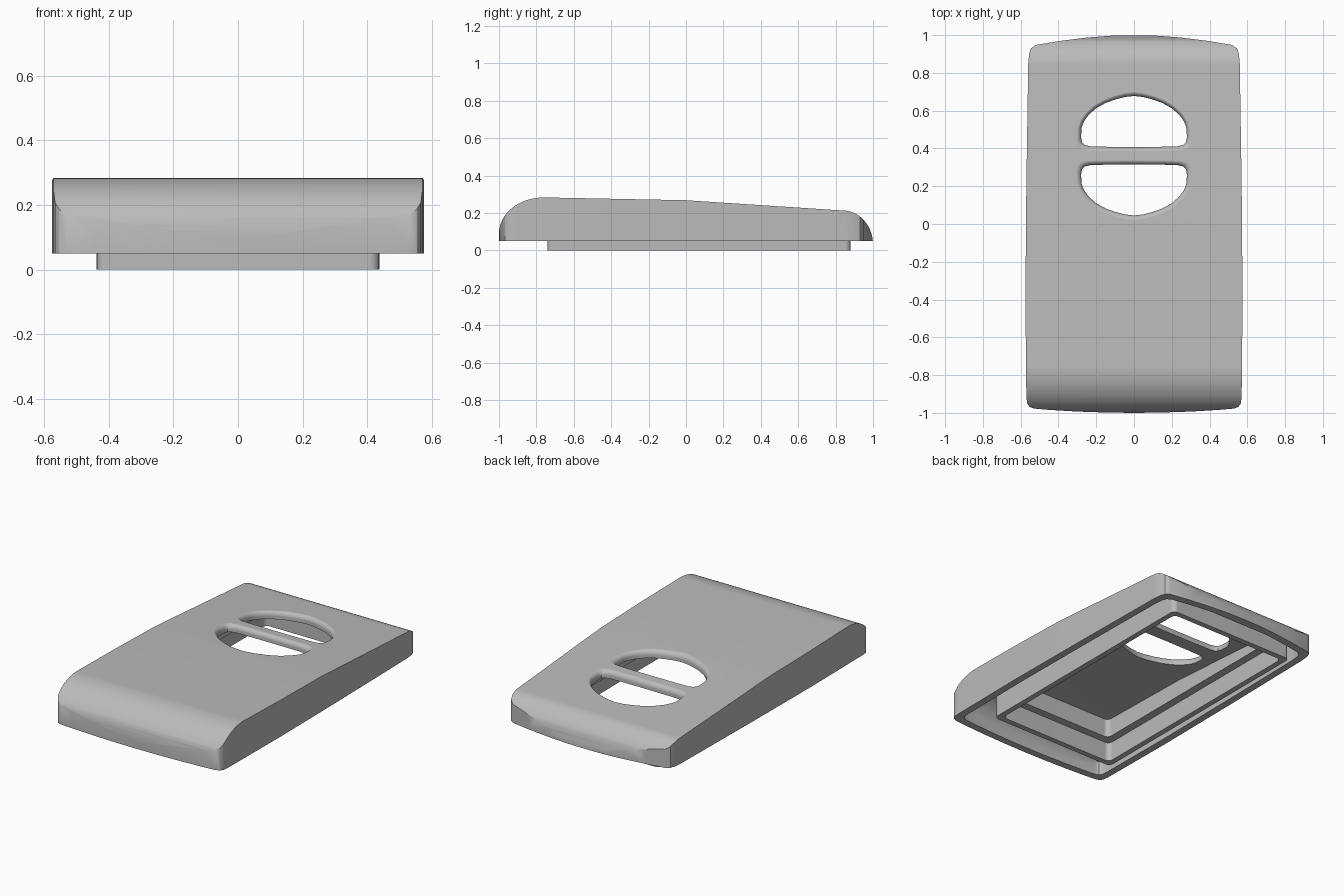
import bpy, bmesh, math

cube = bpy.data.objects.get("Cube")
if cube:
    bpy.data.objects.remove(cube, do_unlink=True)

grey = bpy.data.materials.new("plain grey")
grey.use_nodes = True
COLOUR = (0.5, 0.5, 0.5, 1)
grey.diffuse_color = COLOUR
grey.node_tree.nodes["Principled BSDF"].inputs["Base Color"].default_value = COLOUR


def loft(name, rings):
    """Closed solid through rings of equal length."""
    bm = bmesh.new()
    loops = [[bm.verts.new(p) for p in ring] for ring in rings]
    n = len(loops[0])
    for a, b in zip(loops, loops[1:]):
        for i in range(n):
            j = (i + 1) % n
            bm.faces.new((a[i], a[j], b[j], b[i]))
    bm.faces.new(loops[0])
    bm.faces.new(loops[-1])
    bmesh.ops.recalc_face_normals(bm, faces=bm.faces)
    mesh = bpy.data.meshes.new(name)
    bm.to_mesh(mesh)
    bm.free()
    mesh.materials.append(grey)
    obj = bpy.data.objects.new(name, mesh)
    bpy.context.collection.objects.link(obj)
    return obj


def prism(name, outline, z0, z1):
    return loft(name, [[(x, y, z) for x, y in outline] for z in (z0, z1)])


def combine(obj, other, operation):
    mod = obj.modifiers.new("combine", "BOOLEAN")
    mod.object, mod.operation, mod.solver = other, operation, "EXACT"
    bpy.ops.object.select_all(action="DESELECT")
    bpy.context.view_layer.objects.active = obj
    obj.select_set(True)
    bpy.ops.object.modifier_apply(modifier=mod.name)
    bpy.data.objects.remove(other, do_unlink=True)


def finish(obj):
    bpy.ops.object.select_all(action="DESELECT")
    bpy.context.view_layer.objects.active = obj
    obj.select_set(True)
    bpy.ops.object.shade_smooth_by_angle(angle=math.radians(32))
    mod = obj.modifiers.new("even shading", "WEIGHTED_NORMAL")
    mod.keep_sharp = True


def arc(cx, cy, rx, ry, start, end, steps):
    angles = [math.radians(start + (end - start) * i / steps) for i in range(steps + 1)]
    return [(cx + rx * math.cos(a), cy + ry * math.sin(a)) for a in angles]


def mirrored(half):
    return half + [(-x, y) for x, y in reversed(half) if x > 0]


def top_height(y):
    return 0.268 - 0.0647 * y


# Plan outline of the cover, right half from front to back
HALF = [(0, -1), (.15, -.998), (.3, -.993), (.45, -.984), (.53, -.977), (.553, -.968),
        (.566, -.95), (.57, -.91), (.575, -.4), (.57, .2), (.56, .85), (.555, .9),
        (.545, .93), (.52, .948), (.4, .968), (.25, .987), (.12, .997), (0, 1)]
# Side profile: rounded nose, sloping top, rounded tail
PROFILE = ([(-1, -.1)] + arc(-.76, .09, .24, .193, 180, 90, 16) + [(0, .268)]
           + arc(.84, .03, .16, .183, 90, 0, 14) + [(1, -.1)])


def side_solid(inset):
    pts = [(y * (1 - inset), z - inset) for y, z in PROFILE]
    return loft("side_solid", [[(x, y, z) for y, z in pts] for x in (-.7, .7)])


def cover_solid(name, inset, bottom):
    outline = [(x * (1 - inset / .57), y * (1 - inset)) for x, y in mirrored(HALF)]
    body = prism(name, outline, bottom, .4)
    combine(body, side_solid(inset), "INTERSECT")
    return body


# Hollow cover
cover = cover_solid("cover", 0, .05)
combine(cover, cover_solid("hollow", .045, 0), "DIFFERENCE")

# Two rounded half-moon openings with a softened top edge
OPENING = [(0, .27), (.05, .264), (.1, .251), (.15, .233), (.2, .205), (.24, .17), (.265, .135),
           (.278, .1), (.28, .05), (.275, .025), (.26, .01), (.23, .003), (.15, .001), (0, 0)]
RADIUS = .03


def opening(base, sign):
    def grow(p, e):
        # widen about the middle of the opening
        x, y = p
        return x * (1 + e / .28), base + sign * ((y - .135) * (1 + e / .135) + .135)
    rings = [[(*grow(p, 0), 0) for p in mirrored(OPENING)]]
    for i in range(8):
        a = math.pi / 2 * i / 7
        e, depth = RADIUS * (1 - math.cos(a)), RADIUS * (1 - math.sin(a)) - .0005
        ring = [grow(p, e) for p in mirrored(OPENING)]
        rings.append([(x, y, top_height(y) - depth) for x, y in ring])
    rings.append([(x, y, z + .05) for x, y, z in rings[-1]])
    return loft("opening", rings)


combine(cover, opening(.408, 1), "DIFFERENCE")
combine(cover, opening(.315, -1), "DIFFERENCE")
finish(cover)


# Stepped rectangular frame under the cover
def rounded_box(name, inset, z0, z1, r=.03):
    w, front, back = .437 - inset, -.74 + inset, .88 - inset
    half = (arc(w - r, front + r, r, r, -90, 0, 6) + arc(w - r, back - r, r, r, 0, 90, 6))
    return prism(name, mirrored(half), z0, z1)


for name, outer, inner, bottom in (("lower_frame", 0, .035, 0), ("inner_ledge", .03, .085, .12)):
    frame = rounded_box(name, outer, bottom, .4)
    combine(frame, rounded_box("frame_hole", inner, -.1, .5), "DIFFERENCE")
    combine(frame, side_solid(.025), "INTERSECT")
    finish(frame)
